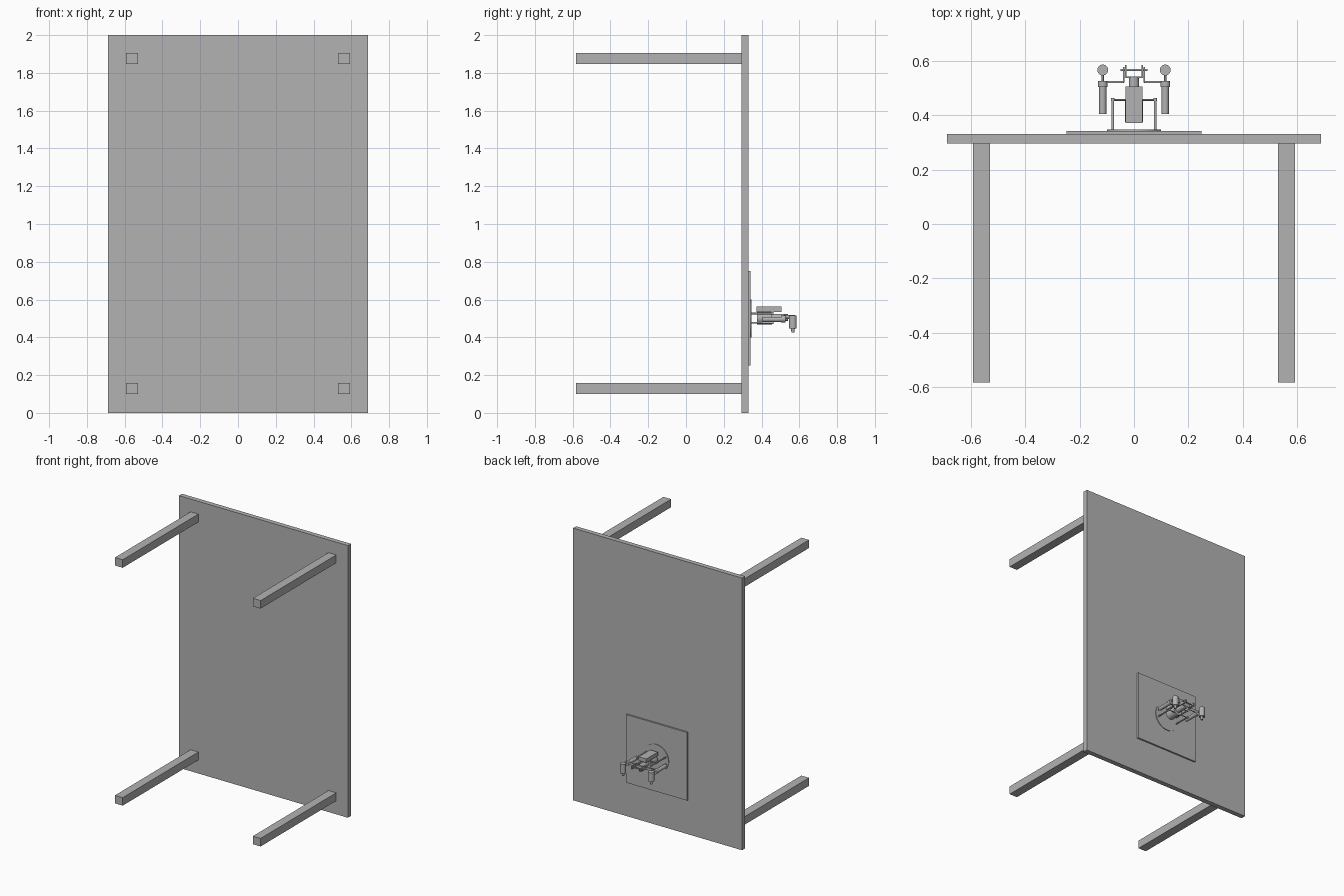
import bpy, bmesh, math
from mathutils import Matrix, Vector

old = bpy.data.objects.get("Cube")
if old:
    bpy.data.objects.remove(old, do_unlink=True)

grey = bpy.data.materials.new("plain_grey")
grey.use_nodes = True
colour = (0.45, 0.45, 0.45, 1)
grey.diffuse_color = colour
grey.node_tree.nodes["Principled BSDF"].inputs["Base Color"].default_value = colour


def finish(bm, name):
    mesh = bpy.data.meshes.new(name)
    bm.to_mesh(mesh)
    bm.free()
    mesh.materials.append(grey)
    obj = bpy.data.objects.new(name, mesh)
    bpy.context.collection.objects.link(obj)
    return obj


def box(name, x, y, z):
    """Box from (min, max) ranges."""
    bm = bmesh.new()
    size = [b - a for a, b in (x, y, z)]
    mid = [(a + b) / 2 for a, b in (x, y, z)]
    bmesh.ops.create_cube(bm, size=1, matrix=Matrix.Translation(mid) @ Matrix.Diagonal((*size, 1)))
    return finish(bm, name)


def rod(name, a, b, r1, r2=None, sides=16):
    """Cylinder or cone between two points."""
    a, b = Vector(a), Vector(b)
    d = b - a
    turn = Vector((0, 0, 1)).rotation_difference(d).to_matrix().to_4x4()
    bm = bmesh.new()
    bmesh.ops.create_cone(bm, cap_ends=True, segments=sides, radius1=r1,
                          radius2=r1 if r2 is None else r2, depth=d.length,
                          matrix=Matrix.Translation((a + b) / 2) @ turn)
    return finish(bm, name)


def span(s, a, b):
    """Range mirrored to the given side."""
    return tuple(sorted((s * a, s * b)))


# Table lying on its edge
box("table_top", (-0.687, 0.687), (0.295, 0.33), (0, 2))
for s, side in ((1, "left"), (-1, "right")):
    for z0, level in ((0.099, "lower"), (1.847, "upper")):
        box(f"{side}_{level}_leg", span(s, 0.529, 0.592), (-0.583, 0.295), (z0, z0 + 0.059))

# Mounting plate and turntable disc
box("mounting_plate", (-0.249, 0.249), (0.33, 0.342), (0.252, 0.752))
rod("base_disc", (0, 0.342, 0.5), (0, 0.347, 0.5), 0.1, sides=48)

# Central body
box("upper_body", (-0.031, 0.031), (0.372, 0.506), (0.534, 0.562))
rod("lower_body", (0, 0.375, 0.502), (0, 0.456, 0.502), 0.034, sides=16)
rod("body_core", (0, 0.4, 0.505), (0, 0.54, 0.505), 0.019)
box("neck_bar", (-0.038, 0.038), (0.537, 0.542), (0.498, 0.518))
rod("front_axle", (-0.05, 0.566, 0.508), (0.05, 0.566, 0.508), 0.004, sides=12)

for s, side in ((1, "left"), (-1, "right")):
    # Support posts with cross bars to the body
    for z, level in ((0.477, "lower"), (0.527, "upper")):
        rod(f"{side}_{level}_post", (s * 0.078, 0.345, z), (s * 0.078, 0.452, z), 0.005, sides=12)
        rod(f"{side}_{level}_post_cap", (s * 0.078, 0.452, z), (s * 0.078, 0.463, z), 0.007, sides=12)
        rod(f"{side}_{level}_cross_bar", (s * 0.078, 0.456, z), (s * 0.025, 0.456, z), 0.003, sides=8)

    # Fork and arm
    box(f"{side}_fork", span(s, 0.035, 0.041), (0.52, 0.578), (0.497, 0.519))
    box(f"{side}_fork_tab", span(s, 0.028, 0.033), (0.54, 0.585), (0.5, 0.516))
    box(f"{side}_arm_link", span(s, 0.037, 0.1), (0.519, 0.525), (0.494, 0.512))

    # Arm cylinder with collar and stem
    rod(f"{side}_arm_cylinder", (s * 0.115, 0.404, 0.495), (s * 0.115, 0.52, 0.495), 0.0135)
    rod(f"{side}_arm_collar", (s * 0.115, 0.503, 0.497), (s * 0.115, 0.526, 0.497), 0.018)
    rod(f"{side}_stem", (s * 0.115, 0.526, 0.5), (s * 0.115, 0.55, 0.5), 0.004, sides=12)

    # Hanging tool with a narrow tip
    rod(f"{side}_tool", (s * 0.115, 0.566, 0.447), (s * 0.115, 0.566, 0.515), 0.02, sides=24)
    rod(f"{side}_tool_tip", (s * 0.115, 0.566, 0.425), (s * 0.115, 0.566, 0.447), 0.008, 0.01)

# Smooth the round parts, keeping edges sharp
bpy.ops.object.select_all(action="DESELECT")
for obj in bpy.context.collection.objects:
    if obj.type == "MESH" and len(obj.data.polygons) > 6:
        obj.select_set(True)
        bpy.context.view_layer.objects.active = obj
bpy.ops.object.shade_smooth_by_angle(angle=math.radians(35))
